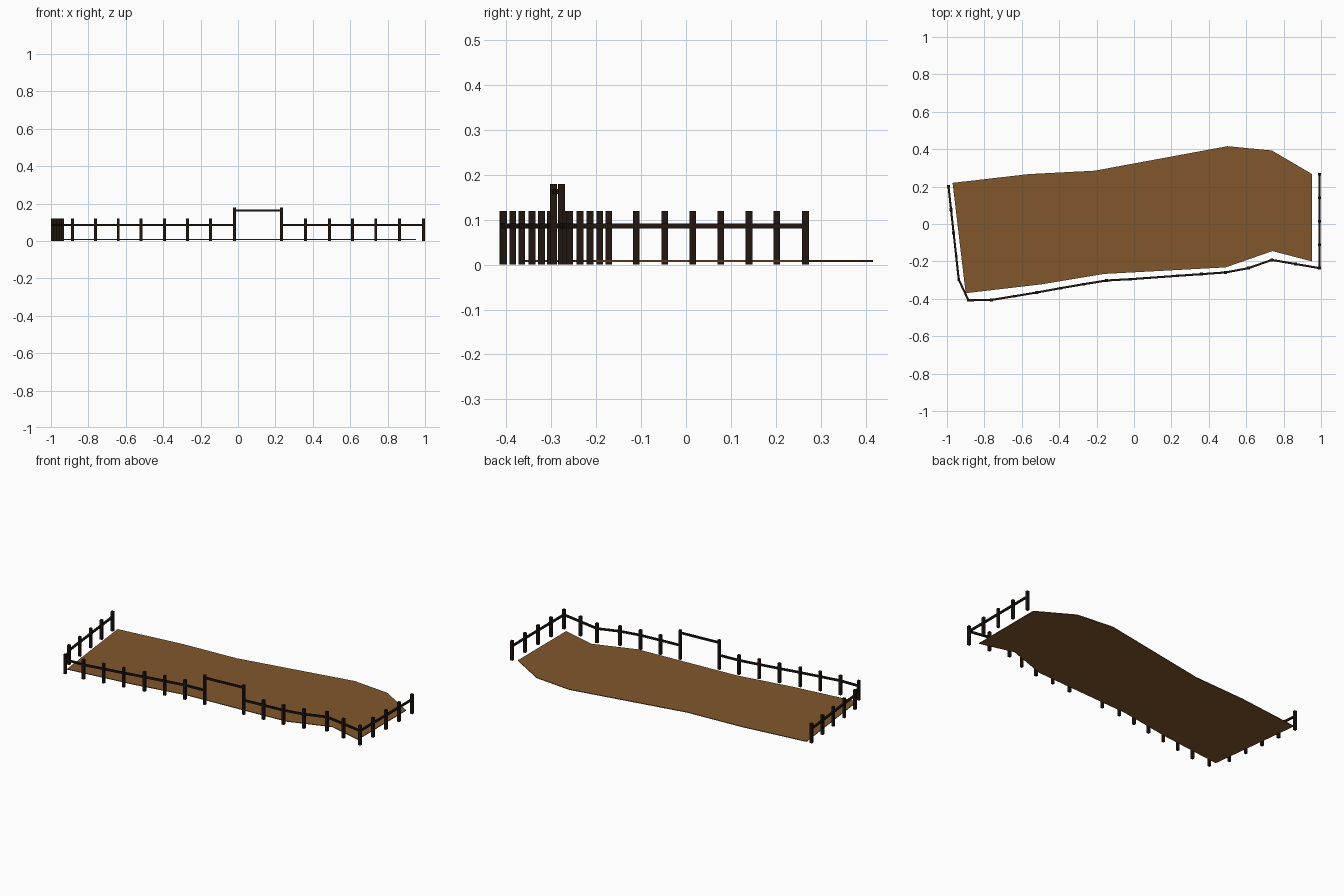
import bpy, bmesh
from mathutils import Vector, Matrix

if "Cube" in bpy.data.objects:
    bpy.data.objects.remove(bpy.data.objects["Cube"])


def material(name, rgb):
    m = bpy.data.materials.new(name)
    m.diffuse_color = (*rgb, 1)
    m.use_nodes = True
    m.node_tree.nodes["Principled BSDF"].inputs["Base Color"].default_value = m.diffuse_color
    return m


EARTH = material("earth", (0.22, 0.095, 0.025))
WOOD = material("dark_wood", (0.015, 0.008, 0.005))


def make_object(name, bm, mat):
    bmesh.ops.recalc_face_normals(bm, faces=bm.faces)
    me = bpy.data.meshes.new(name)
    bm.to_mesh(me)
    bm.free()
    me.materials.append(mat)
    ob = bpy.data.objects.new(name, me)
    bpy.context.collection.objects.link(ob)
    return ob


def post(name, x, y, h, w=0.015):
    bm = bmesh.new()
    bmesh.ops.create_cube(bm, size=1, matrix=Matrix.Translation((x, y, h / 2))
                          @ Matrix.Diagonal((w, w, h, 1)))
    return make_object(name, bm, WOOD)


def rail(name, a, b, z, w=0.011):
    a, b = Vector((*a, z)), Vector((*b, z))
    d = b - a
    bm = bmesh.new()
    bmesh.ops.create_cube(bm, size=1, matrix=Matrix.Translation((a + b) / 2)
                          @ d.to_track_quat('X', 'Z').to_matrix().to_4x4()
                          @ Matrix.Diagonal((d.length, w, w, 1)))
    return make_object(name, bm, WOOD)


# Thin earth plot
outline = [(-0.97, 0.22), (-0.56, 0.267), (-0.21, 0.285), (0.50, 0.416),
           (0.737, 0.393), (0.952, 0.267), (0.952, -0.20), (0.74, -0.145),
           (0.49, -0.232), (-0.16, -0.267), (-0.49, -0.322), (-0.90, -0.37)]
bm = bmesh.new()
base = bm.faces.new([bm.verts.new((x, y, 0.006)) for x, y in outline])
ext = bmesh.ops.extrude_face_region(bm, geom=[base])
bmesh.ops.translate(bm, vec=(0, 0, 0.004),
                    verts=[v for v in ext["geom"] if isinstance(v, bmesh.types.BMVert)])
# keep the underside closed
if not base.is_valid:
    bmesh.ops.holes_fill(bm, edges=bm.edges)
make_object("earth_plot", bm, EARTH)

# Fence posts: left side, front, right side
left = [(-0.992 + 0.055 * t / 4, 0.202 - 0.499 * t / 4) for t in range(5)]
front = [(-0.885, -0.408), (-0.762, -0.406), (-0.64, -0.386), (-0.518, -0.366),
         (-0.393, -0.343), (-0.27, -0.322), (-0.147, -0.302), (-0.019, -0.295),
         (0.233, -0.277), (0.361, -0.268), (0.489, -0.259), (0.612, -0.236),
         (0.737, -0.192), (0.864, -0.214)]
right = [(0.992, -0.236 + 0.502 * t / 4) for t in range(5)]
points = left + front + right
gate = len(left) + 7          # first of the two tall gate posts

for i, (x, y) in enumerate(points):
    tall = i in (gate, gate + 1)
    post("gate_post" if tall else "fence_post", x, y, 0.18 if tall else 0.12)

# Rails between neighbouring posts, raised over the gate
for i, (a, b) in enumerate(zip(points, points[1:])):
    if i == gate:
        rail("gate_beam", a, b, 0.163)
    else:
        rail("fence_rail", a, b, 0.086)
